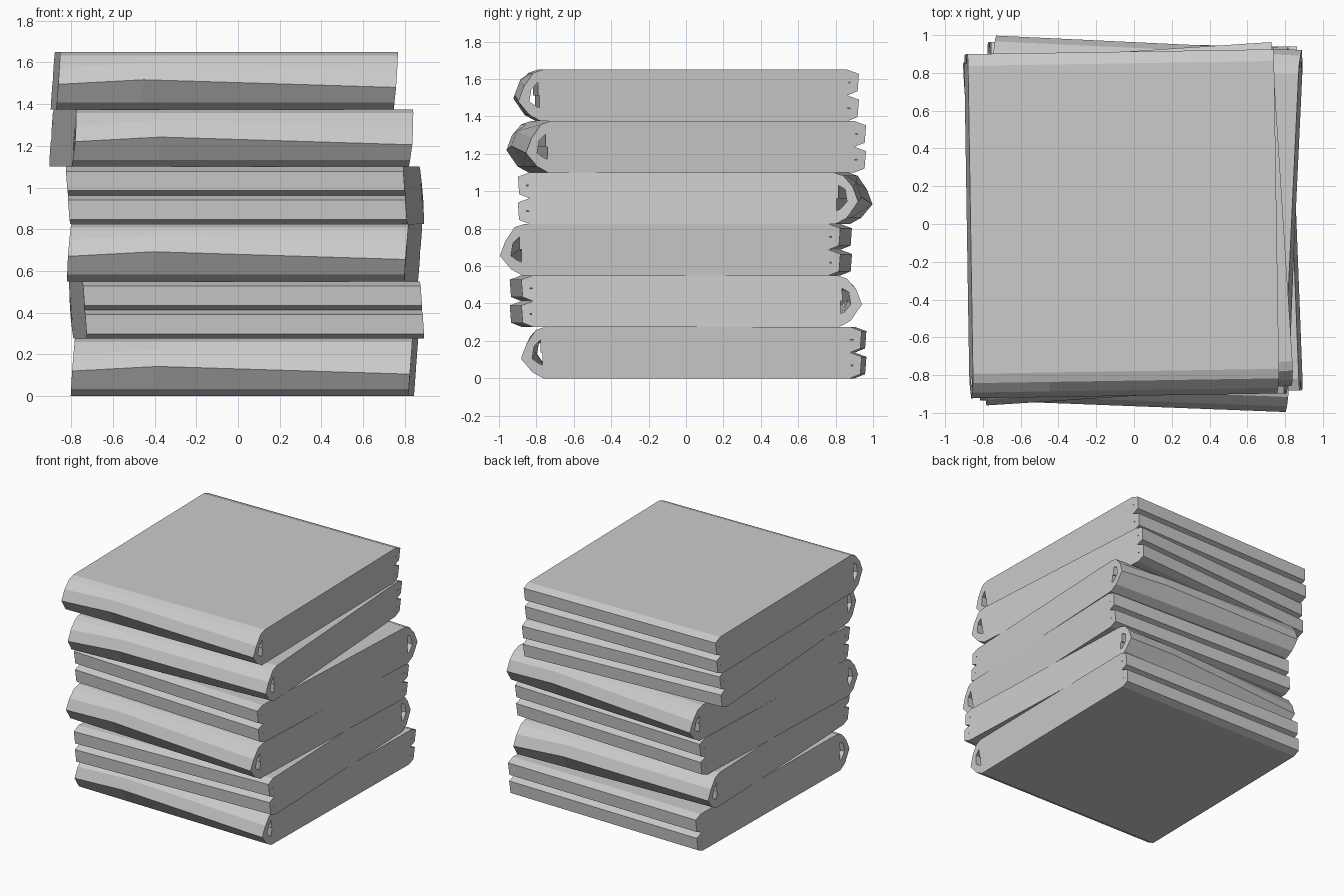
import bpy, bmesh, math

if "Cube" in bpy.data.objects:
    bpy.data.objects.remove(bpy.data.objects["Cube"])

H = 0.275             # height of one folded towel
T = H / 4             # thickness of one cloth layer

# Folded strip cross-section: (outer y, outer z, inner y, inner z)
def nose(z0, up):
    s = [(0.85, 2 * T, 0.85, T), (0.912, 0.115, 0.865, T + 0.003),
         (0.905, 0.022, 0.865, T - 0.003), (0.85, 0, 0.85, T)]
    return [(a, z0 + b, c, z0 + d) for a, b, c, d in (s if up else s[::-1])]

lower = [(-0.795, 2 * T, -0.795, T)] + nose(0, True)
fold = [(-0.79, 0, -0.79, T), (-0.85, 0.033, -0.815, 0.08),
        (-0.91, 0.12, -0.85, 0.12), (-0.88, 0.20, -0.84, 0.185),
        (-0.83, 0.258, -0.805, 3 * T), (-0.78, H, -0.78, 3 * T)]
# upper half runs from the top layer, round its nose, back to the inner end
upper_nose = [(a, z, c, d) for a, z, c, d in nose(2 * T, True)]
upper = upper_nose + [(-0.805, 2 * T, -0.805, 3 * T)]
strip = lower + fold + upper

# x columns with a small sag of the fold's mid line
columns = [(-0.81, 0.0), (-0.40, 0.022), (0.81, -0.015)]


def towel_mesh():
    bm = bmesh.new()
    cols = []
    for x, sag in columns:
        def vert(y, z):
            w = sag if y < -0.835 and 0.1 < z < 0.21 else 0
            shear = (z / H - 0.5) * 0.02
            return bm.verts.new((x + shear, y, z + w))
        cols.append([(vert(a, b), vert(c, d)) for a, b, c, d in strip])
    n = len(strip)
    # cloth skins on both sides, plus the two cut ends of the strip
    for c0, c1 in zip(cols, cols[1:]):
        for side in (0, 1):
            for i in range(n - 1):
                bm.faces.new((c0[i][side], c0[i + 1][side], c1[i + 1][side], c1[i][side]))
        for i in (0, n - 1):
            bm.faces.new((c0[i][0], c0[i][1], c1[i][1], c1[i][0]))
    # hemmed edges on the left and right
    for c in (cols[0], cols[-1]):
        for i in range(n - 1):
            bm.faces.new((c[i][0], c[i + 1][0], c[i + 1][1], c[i][1]))
    bmesh.ops.recalc_face_normals(bm, faces=bm.faces)
    me = bpy.data.meshes.new("folded_towel")
    bm.to_mesh(me)
    bm.free()
    return me


# Stack: centre x, centre y, turn in degrees, fold facing the back
stack = [(0.03, 0.04, -0.9, False), (0.04, 0.0, 2.2, True),
         (0.03, -0.055, -2.2, False), (0.035, 0.05, -2.7, True),
         (-0.03, 0.0, 3.7, False), (-0.065, 0.0, 0.9, False)]
mesh = towel_mesh()
for i, (x, y, turn, back) in enumerate(stack):
    ob = bpy.data.objects.new(f"folded_towel_{i + 1}", mesh)
    ob.location = (x, y, i * H)
    ob.rotation_euler.z = math.radians(turn + (180 if back else 0))
    bpy.context.collection.objects.link(ob)
